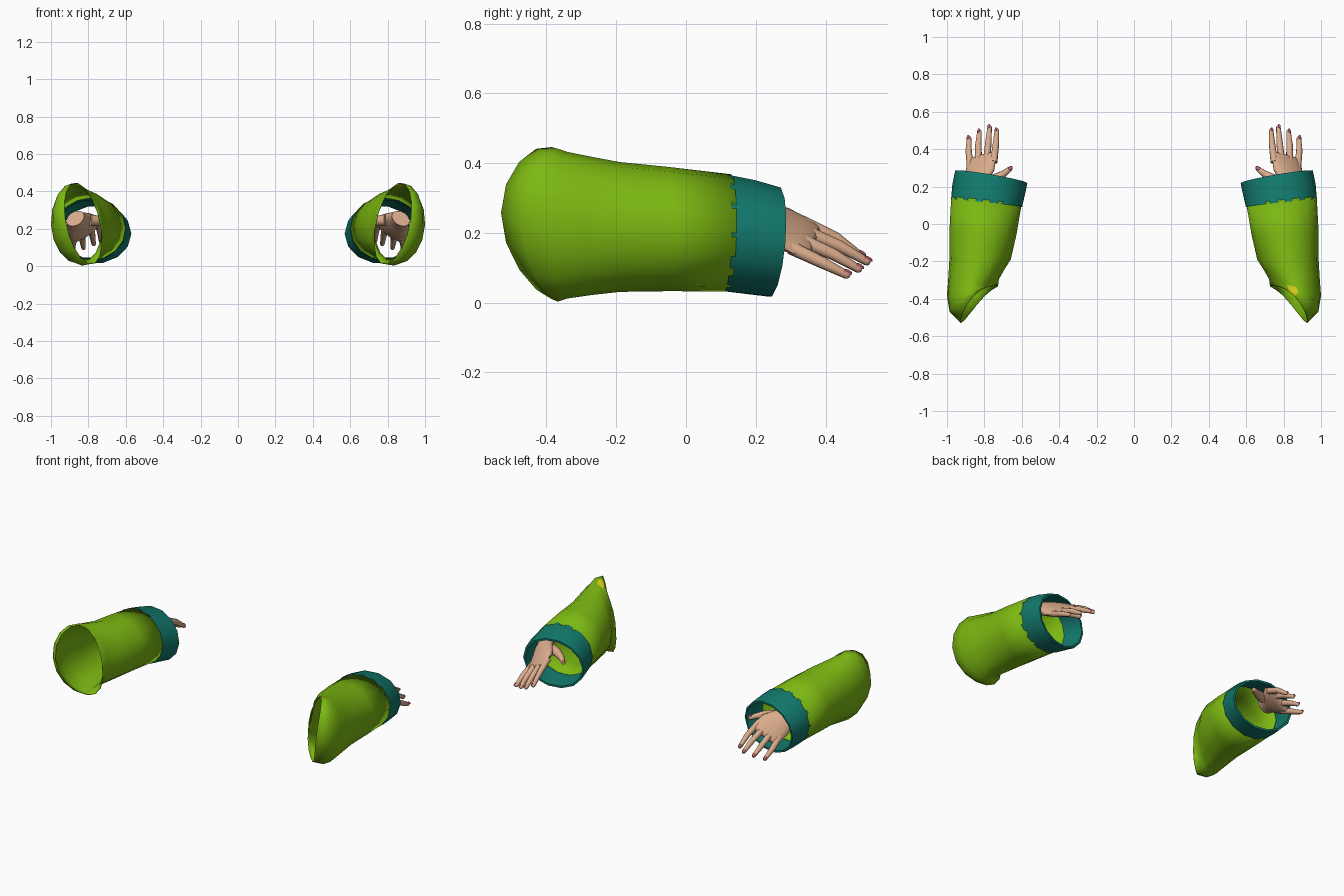
import bpy, bmesh, math
from mathutils import Vector as V

if "Cube" in bpy.data.objects:
    bpy.data.objects.remove(bpy.data.objects["Cube"])


def material(name, rgb):
    m = bpy.data.materials.new(name)
    m.diffuse_color = (*rgb, 1)
    m.use_nodes = True
    m.node_tree.nodes["Principled BSDF"].inputs["Base Color"].default_value = m.diffuse_color
    return m


GREEN = material("leaf_green", (0.20, 0.48, 0.006))
TEAL = material("teal", (0.006, 0.19, 0.15))
SKIN = material("skin", (0.70, 0.41, 0.26))
PINK = material("nail_pink", (0.66, 0.16, 0.22))
YELLOW = material("yellow", (0.68, 0.62, 0.01))


def loft(bm, rings, n, side, caps=False):
    """Skin elliptical rings (centre, U, V, bend in y); side mirrors in x."""
    loops = []
    for c, u, v, *bend in rings:
        loop = []
        for k in range(n):
            a = 2 * math.pi * k / n
            p = V(c) + V(u) * math.cos(a) + V(v) * math.sin(a)
            if bend:
                p.y += bend[0] * math.sin(a) ** 2
            loop.append(bm.verts.new((p.x * side, p.y, p.z)))
        loops.append(loop)

    def face(vs):
        bm.faces.new(vs if side > 0 else vs[::-1])
    for a, b in zip(loops, loops[1:]):
        for k in range(n):
            j = (k + 1) % n
            face([a[k], b[k], b[j], a[j]])
    if caps:
        face(loops[0])
        face(loops[-1][::-1])


def finish(bm, name, mats, angle=40):
    me = bpy.data.meshes.new(name)
    bm.to_mesh(me)
    bm.free()
    ob = bpy.data.objects.new(name, me)
    bpy.context.collection.objects.link(ob)
    for m in mats:
        me.materials.append(m)
    bpy.ops.object.select_all(action='DESELECT')
    ob.select_set(True)
    bpy.context.view_layer.objects.active = ob
    bpy.ops.object.shade_smooth_by_angle(angle=math.radians(angle))
    return ob


def tube(bm, pts, radii, up, side):
    """Finger: round rings along a path with a rounded tip."""
    pts = [V(p) for p in pts]
    d = (pts[-1] - pts[-2]).normalized()
    r = radii[-1]
    pts += [pts[-1] + d * r * 0.6, pts[-1] + d * r * 0.9]
    radii = radii + [r * 0.75, r * 0.3]
    rings = []
    for i, p in enumerate(pts):
        t = (pts[min(i + 1, len(pts) - 1)] - pts[max(i - 1, 0)]).normalized()
        u = t.cross(up).normalized()
        rings.append((p, u * radii[i], u.cross(t) * radii[i]))
    loft(bm, rings, 10, side, caps=True)


def nail(bm, tip, prev, r, up, side):
    """Thin oval plate lying on the top of a fingertip."""
    tip = V(tip)
    t = (tip - V(prev)).normalized()
    u = t.cross(up).normalized()
    n = u.cross(t)
    c = tip + n * r * 0.82
    loft(bm, [(c, u * r * .8, t * r * 1.15), (c + n * .004, u * r * .55, t * r * .9)],
         10, -side, caps=True)


# shoulder opening -> wrist end
SLEEVE = [
    ((.828, -.43, .228), (.098, -.10, .03), (.03, 0, .218), .045),
    ((.856, -.397, .222), (.13, -.072, .01), (.022, 0, .219), .03),
    ((.861, -.34, .222), (.139, -.045, 0), (.01, 0, .21)),
    ((.845, -.27, .22), (.148, -.02, 0), (.005, 0, .198)),
    ((.823, -.19, .217), (.164, 0, 0), (0, 0, .186)),
    ((.808, -.05, .211), (.179, .01, 0), (0, 0, .178)),
    ((.789, .125, .2), (.188, .02, 0), (0, .004, .168)),
]
# outer skin, rim, then inner skin
CUFF = [
    ((.788, .112, .2), (.19, .02, 0), (0, .004, .171)),
    ((.777, .185, .188), (.194, .028, 0), (0, .008, .167)),
    ((.763, .252, .174), (.193, .033, 0), (0, .013, .16)),
    ((.763, .252, .174), (.181, .031, 0), (0, .012, .148)),
    ((.787, .115, .2), (.178, .02, 0), (0, .004, .158)),
]


def ellipse(c, w, t, skew=0):
    return (c, (.83 * w, -skew, -.55 * w), (.55 * t, .3 * t, .83 * t))


PALM = [
    ellipse((.87, .15, .255), .052, .036),
    ellipse((.865, .19, .248), .056, .036),
    ellipse((.845, .235, .232), .078, .036, .005),
    ellipse((.825, .28, .213), .094, .032, .012),
    ellipse((.817, .325, .191), .092, .025, .016),
    ellipse((.814, .358, .176), .085, .018, .017),
    ellipse((.813, .368, .171), .076, .009, .017),
]
# base, middle joint, tip
FINGERS = [
    [(.750, .33, .232), (.738, .43, .185), (.733, .500, .134)],
    [(.788, .335, .207), (.778, .44, .162), (.772, .518, .118)],
    [(.832, .33, .180), (.832, .425, .137), (.826, .494, .097)],
    [(.874, .30, .158), (.884, .39, .115), (.882, .460, .080)],
]
THUMB = [(.79, .225, .245), (.74, .243, .243), (.695, .27, .235), (.663, .295, .222)]

for side, tag in ((1, "right"), (-1, "left")):
    # sleeve, with the small yellow patch on one shoulder edge
    bm = bmesh.new()
    loft(bm, SLEEVE, 16, side)
    bm.normal_update()
    for f in bm.faces:
        c = f.calc_center_median()
        if c.z > .4 and c.y < -.33 and .80 < c.x < .87:
            f.material_index = 1
    sleeve = finish(bm, tag + "_sleeve", [GREEN, YELLOW], 60)
    sol = sleeve.modifiers.new("thickness", 'SOLIDIFY')
    sol.thickness = .004
    sol.offset = -1

    # cuff
    bm = bmesh.new()
    loft(bm, CUFF, 14, side)
    finish(bm, tag + "_cuff", [TEAL])

    # hand: palm, fingers and thumb
    up = V((.45, .3, .83))
    bm = bmesh.new()
    loft(bm, PALM, 16, side, caps=True)
    for f in FINGERS:
        tube(bm, f, [.020, .017, .012], up, side)
    thumb_up = V((.1, .1, 1))
    tube(bm, THUMB, [.032, .026, .018, .013], thumb_up, side)
    finish(bm, tag + "_hand", [SKIN], 60)

    # nails
    bm = bmesh.new()
    for f in FINGERS:
        nail(bm, f[-1], f[-2], .012, up, side)
    nail(bm, THUMB[-1], THUMB[-2], .013, thumb_up, side)
    bmesh.ops.recalc_face_normals(bm, faces=bm.faces)
    finish(bm, tag + "_nails", [PINK])
